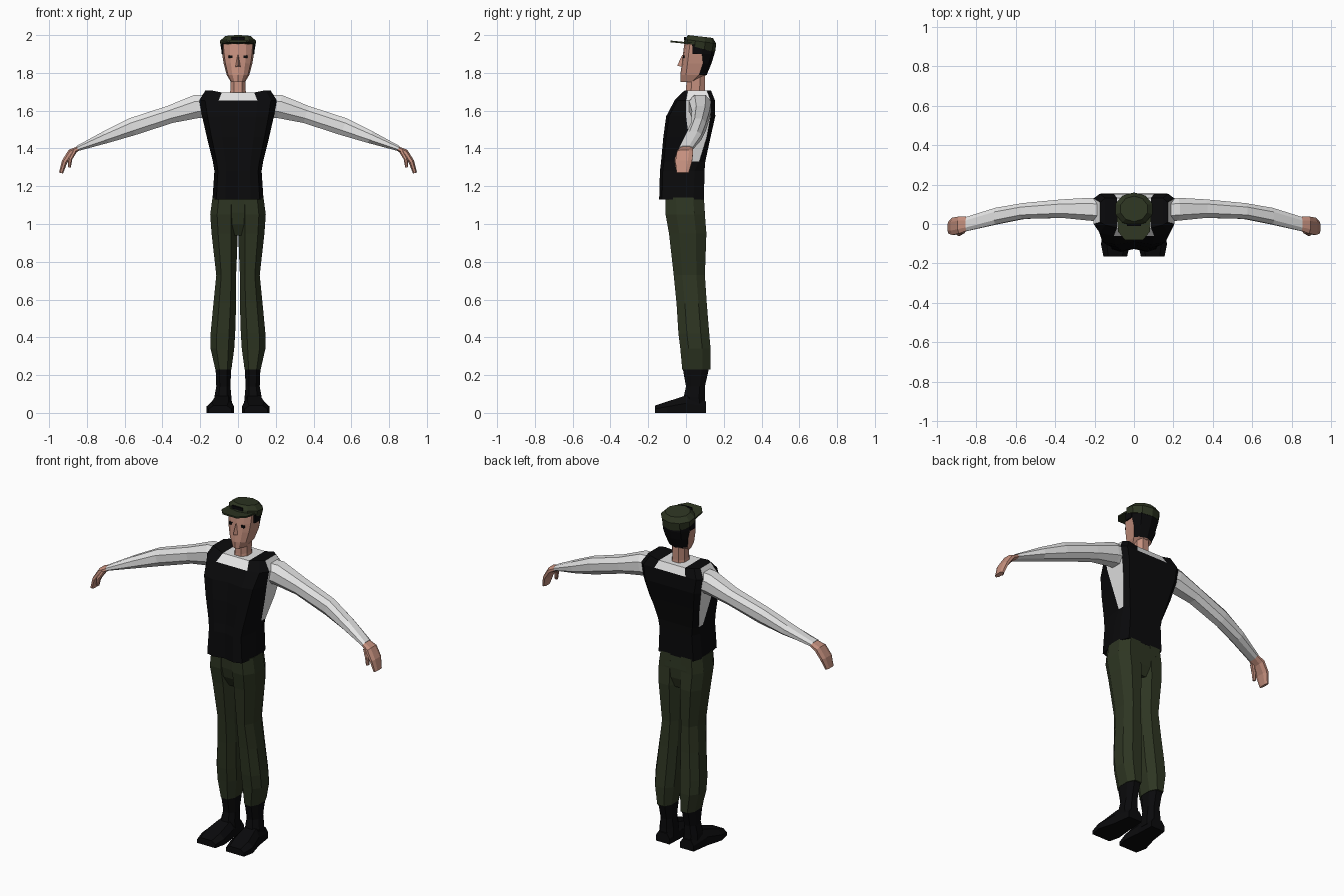
import bpy, bmesh, math
from mathutils import Vector

if "Cube" in bpy.data.objects:
    bpy.data.objects.remove(bpy.data.objects["Cube"])


def material(name, rgb):
    m = bpy.data.materials.new(name)
    m.diffuse_color = (*rgb, 1)
    m.use_nodes = True
    m.node_tree.nodes["Principled BSDF"].inputs["Base Color"].default_value = m.diffuse_color
    return m


GREEN = material("olive_cloth", (0.027, 0.036, 0.016))
BLACK = material("black_cloth", (0.003, 0.003, 0.0035))
WHITE = material("white_cloth", (0.78, 0.78, 0.78))
SKIN = material("skin", (0.56, 0.28, 0.21))


def loft(name, rings, mats, rule=None, mirror=False, strip_top=False):
    """Skin closed rings; rule(row, column) picks a material slot, row -1 is the top cap."""
    bm = bmesh.new()
    rows = [[bm.verts.new(p) for p in r] for r in rings]
    n = len(rows[0])

    def add(verts, r, c):
        f = bm.faces.new(verts)
        f.material_index = rule(r, c) if rule else 0

    for r in range(len(rows) - 1):
        a, b = rows[r], rows[r + 1]
        for c in range(n):
            d = (c + 1) % n
            add((a[c], a[d], b[d], b[c]), r, c)
    add(rows[0][::-1], 0, -1)
    if strip_top:                       # front-to-back strips on a symmetric ring
        t, h = rows[-1], n // 2
        for i in range(h // 2):
            q = (i, i + 1, h - i - 1, h - i)
            add([t[k] for k in q], -1, i)
            add([t[(n - k) % n] for k in q[::-1]], -1, i)
    else:
        add(rows[-1], -1, -1)
    bmesh.ops.recalc_face_normals(bm, faces=bm.faces[:])
    me = bpy.data.meshes.new(name)
    bm.to_mesh(me)
    bm.free()
    for m in mats:
        me.materials.append(m)
    ob = bpy.data.objects.new(name, me)
    bpy.context.collection.objects.link(ob)
    if mirror:
        mod = ob.modifiers.new("mirror", 'MIRROR')
        mod.use_mirror_merge = False
    return ob


OCT = [(.5, 1), (1, .45), (1, -.45), (.5, -1), (-.5, -1), (-1, -.45), (-1, .45), (-.5, 1)]


def oct_z(z, x0, x1, y0, y1):
    """Horizontal eight-sided ring inside a rectangle."""
    return [((x0 + x1) / 2 + u * (x1 - x0) / 2, (y0 + y1) / 2 + v * (y1 - y0) / 2, z) for u, v in OCT]


def both(half):
    """Complete a half ring that starts and ends on the centre line."""
    return half + [(-x, y, z) for x, y, z in half[-2:0:-1]]


def limb(name, path, mats):
    """Eight-sided tube along points (x, y, z, half width in y, half thickness)."""
    pts = [Vector(p[:3]) for p in path]
    rings = []
    for i, p in enumerate(path):
        t = pts[min(i + 1, len(pts) - 1)] - pts[max(i - 1, 0)]
        t.y = 0
        up = t.normalized().cross(Vector((0, 1, 0)))
        rings.append([pts[i] + Vector((0, u * p[3], 0)) + up * (v * p[4])
                      for u, v in OCT])
    return loft(name, rings, mats, mirror=True)


def box(name, c, s, mat, mirror=False):
    x, y, z = c
    a, b, h = (k / 2 for k in s)
    rings = [[(x - a, y - b, k), (x + a, y - b, k), (x + a, y + b, k), (x - a, y + b, k)]
             for k in (z - h, z + h)]
    return loft(name, rings, [mat], mirror=mirror)


# Trousers: two legs and a joining pelvis
loft("trouser_leg", [oct_z(*r) for r in (
    (.23, .035, .12, -.02, .13), (.34, .02, .145, -.03, .13), (.42, .015, .145, -.04, .123),
    (.58, .01, .13, -.05, .11), (.73, .01, .115, -.065, .10), (.95, .001, .14, -.09, .108),
    (1.05, .001, .147, -.108, .10), (1.14, .001, .135, -.108, .095))], [GREEN], mirror=True)
loft("trouser_seat", [oct_z(*r) for r in (
    (.94, -.05, .05, -.06, .08), (1.0, -.135, .135, -.092, .098),
    (1.06, -.145, .145, -.104, .10), (1.14, -.133, .133, -.108, .094))], [GREEN])

# Boots: shaft and foot
loft("boot_shaft", [oct_z(*r) for r in (
    (.03, .03, .125, -.01, .105), (.085, .035, .125, -.012, .10), (.14, .04, .115, .0, .10),
    (.245, .036, .119, -.019, .124))], [BLACK], mirror=True)
foot = []
for y, x0, x1, top in ((.107, .035, .125, .06), (.0, .03, .14, .092),
                       (-.10, .02, .168, .06), (-.165, .035, .155, .038)):
    i = (x1 - x0) * .2
    foot.append([(x0, y, 0), (x1, y, 0), (x1, y, top * .55), (x1 - i, y, top),
                 (x0 + i, y, top), (x0, y, top * .55)])
loft("boot_foot", foot, [BLACK], mirror=True)

# Torso: black vest with shirt showing at the armholes and neck
torso_rows = ((1.13, .135, -.142, .095, -.02, .04), (1.28, .125, -.138, .098, -.01, .045),
              (1.33, .133, -.132, .102, .03, .07), (1.46, .165, -.12, .13, .015, .11),
              (1.57, .19, -.105, .155, .0, .13), (1.655, .205, -.06, .153, .0, .13),
              (1.708, .172, -.02, .132, .01, .11))
torso = []
for z, w, yf, yb, sf, sb in torso_rows:
    dip = -.012 if z > 1.7 else 0
    groove = .015 if z < 1.6 else 0
    torso.append(both([(0, yf + groove, z + dip), (.5 * w, yf, z + dip), (.85 * w, yf + .015, z),
                       (w, sf, z), (w, sb, z), (.85 * w, yb, z), (.5 * w, yb, z + dip),
                       (0, yb, z + dip)]))


def torso_rule(r, c):
    if r == -1:
        return int(c == 0)
    side = r >= 2 and c in (3, 10)
    neck = r == len(torso_rows) - 2 and c in (0, 13, 6, 7)
    return int(side or neck)


loft("vest_torso", torso, [BLACK, WHITE], torso_rule, strip_top=True)

# Sleeves, hands and thumbs
limb("sleeve", ((.14, .07, 1.625, .06, .06), (.22, .075, 1.622, .058, .062),
                (.36, .078, 1.58, .047, .047), (.56, .066, 1.515, .04, .047),
                (.70, .04, 1.46, .042, .033), (.85, .0, 1.40, .036, .014)), [WHITE])
limb("hand", ((.835, .003, 1.405, .033, .011), (.885, -.005, 1.38, .043, .017),
              (.918, -.012, 1.33, .044, .015), (.937, -.018, 1.27, .032, .011)), [SKIN])
limb("thumb", ((.865, -.03, 1.385, .016, .012), (.888, -.046, 1.345, .014, .011),
               (.893, -.05, 1.30, .009, .008)), [SKIN])

# Neck
loft("neck", [oct_z(1.66, -.05, .05, -.005, .105), oct_z(1.71, -.04, .04, .0, .1),
              oct_z(1.81, -.04, .04, .005, .1)], [SKIN])

# Head with dark hair on the back columns
head = []
for z, w, yf, ys, yb in ((1.752, .038, -.03, .03, .05), (1.79, .06, -.03, .07, .11),
                         (1.85, .076, -.022, .09, .135), (1.90, .084, -.016, .085, .15),
                         (1.96, .088, -.008, .075, .15)):
    head.append(both([(0, yf, z), (.5 * w, yf + .008, z), (.88 * w, yf + .03, z), (w, ys, z),
                      (.7 * w, yb - .015, z), (0, yb, z)]))
loft("head", head, [SKIN, BLACK], lambda r, c: int(r >= 1 and 3 <= c <= 6))

# Nose, eyes and sideburns
loft("nose", [[(-.014, -.02, 1.832), (.014, -.02, 1.832), (0, -.047, 1.838)],
              [(-.005, -.01, 1.895), (.005, -.01, 1.895), (0, -.02, 1.895)]], [SKIN])
box("eye", (.04, -.0115, 1.885), (.02, .009, .014), BLACK, mirror=True)
box("sideburn", (.084, .06, 1.925), (.009, .05, .05), BLACK, mirror=True)

# Cap: crown tilted down at the back, flat brim, front patch
crown = []
for zf, zb, w, yf, yb in ((1.955, 1.908, .089, -.012, .154), (1.978, 1.955, .095, -.008, .16),
                          (2.0, 1.985, .068, .012, .142)):
    half = []
    for k in range(6):
        a = math.pi * k / 5
        s = (1 - math.cos(a)) / 2
        half.append((w * min(1, 1.06 * math.sin(a)), yf + (yb - yf) * s, zf + (zb - zf) * s))
    half[0], half[-1] = (0,) + half[0][1:], (0,) + half[-1][1:]
    crown.append(both(half))
loft("cap_crown", crown, [GREEN])
brim = [(-.088, .04), (-.08, -.04), (-.045, -.082), (.045, -.082), (.08, -.04), (.088, .04)]
loft("cap_brim", [[(x, y, 1.954 - y * .1 + h) for x, y in brim] for h in (0, .009)], [GREEN])
box("cap_patch", (0, -.005, 1.982), (.07, .009, .018), BLACK)
